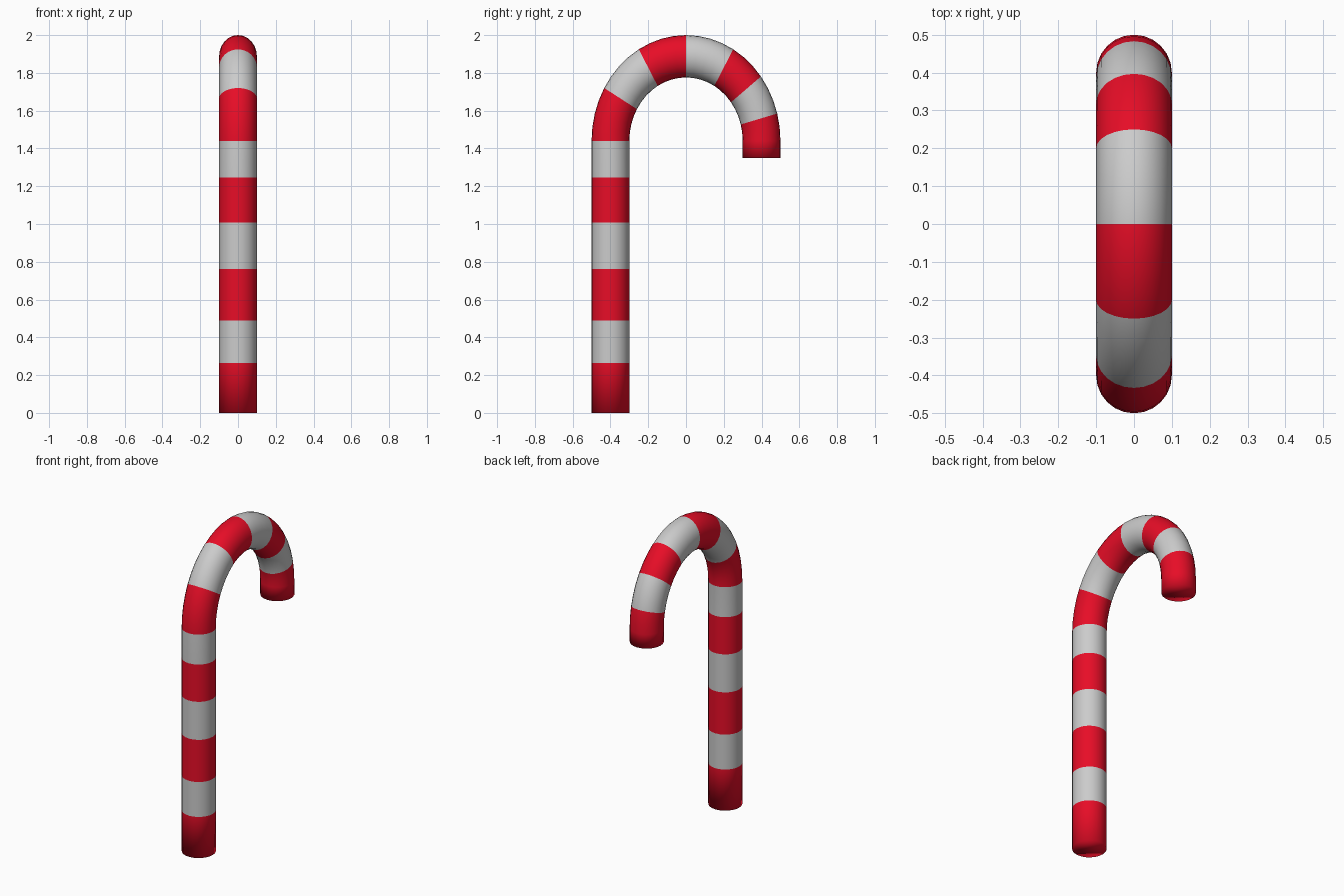
import bpy, bmesh
from math import sin, cos, pi, radians

if "Cube" in bpy.data.objects:
    bpy.data.objects.remove(bpy.data.objects["Cube"])

SIDES, TUBE, BEND, RISE, SPRING = 24, 0.1, 0.4, 1.12, 1.44


def material(name, color):
    m = bpy.data.materials.new(name)
    m.diffuse_color = color
    m.use_nodes = True
    m.node_tree.nodes["Principled BSDF"].inputs["Base Color"].default_value = m.diffuse_color
    return m


def ring(bm, angle, z):
    """Cross-section at a bend angle (0 = shaft, 180 = hook tip), based at height z."""
    t = radians(angle)
    verts = []
    for i in range(SIDES):
        a = 2 * pi * i / SIDES
        r = BEND + TUBE * cos(a)
        verts.append(bm.verts.new((TUBE * sin(a), -r * cos(t), z + RISE * r * sin(t))))
    return verts


# Stripe boundaries: shaft heights, then bend angles
shaft = [0, 0.265, 0.49, 0.762, 1.007, 1.247]
bend = [0, 30, 60, 90, 120, 142.5, 165]

# Rings along the cane, each with the stripe number that begins there
stations = [(0, z, k) for k, z in enumerate(shaft)]
for i in range(25):
    angle = i * 7.5
    stripe = len(shaft) - 1 + sum(b <= angle for b in bend)
    stations.append((angle, SPRING, stripe))
stations.append((180, 1.35, stations[-1][2]))

# Striped tube with closed ends
bm = bmesh.new()
rings = [ring(bm, a, z) for a, z, _ in stations]
for (_, _, stripe), lo, hi in zip(stations, rings, rings[1:]):
    for i in range(SIDES):
        j = (i + 1) % SIDES
        f = bm.faces.new((lo[i], lo[j], hi[j], hi[i]))
        f.material_index = stripe % 2
bm.faces.new(rings[0])
bm.faces.new(rings[-1])
bmesh.ops.recalc_face_normals(bm, faces=bm.faces)
for f in bm.faces:
    f.smooth = True

mesh = bpy.data.meshes.new("striped_cane")
bm.to_mesh(mesh)
bm.free()
mesh.materials.append(material("red", (0.8, 0.004, 0.02, 1)))
mesh.materials.append(material("white", (0.6, 0.6, 0.6, 1)))
bpy.context.collection.objects.link(bpy.data.objects.new("striped_cane", mesh))
